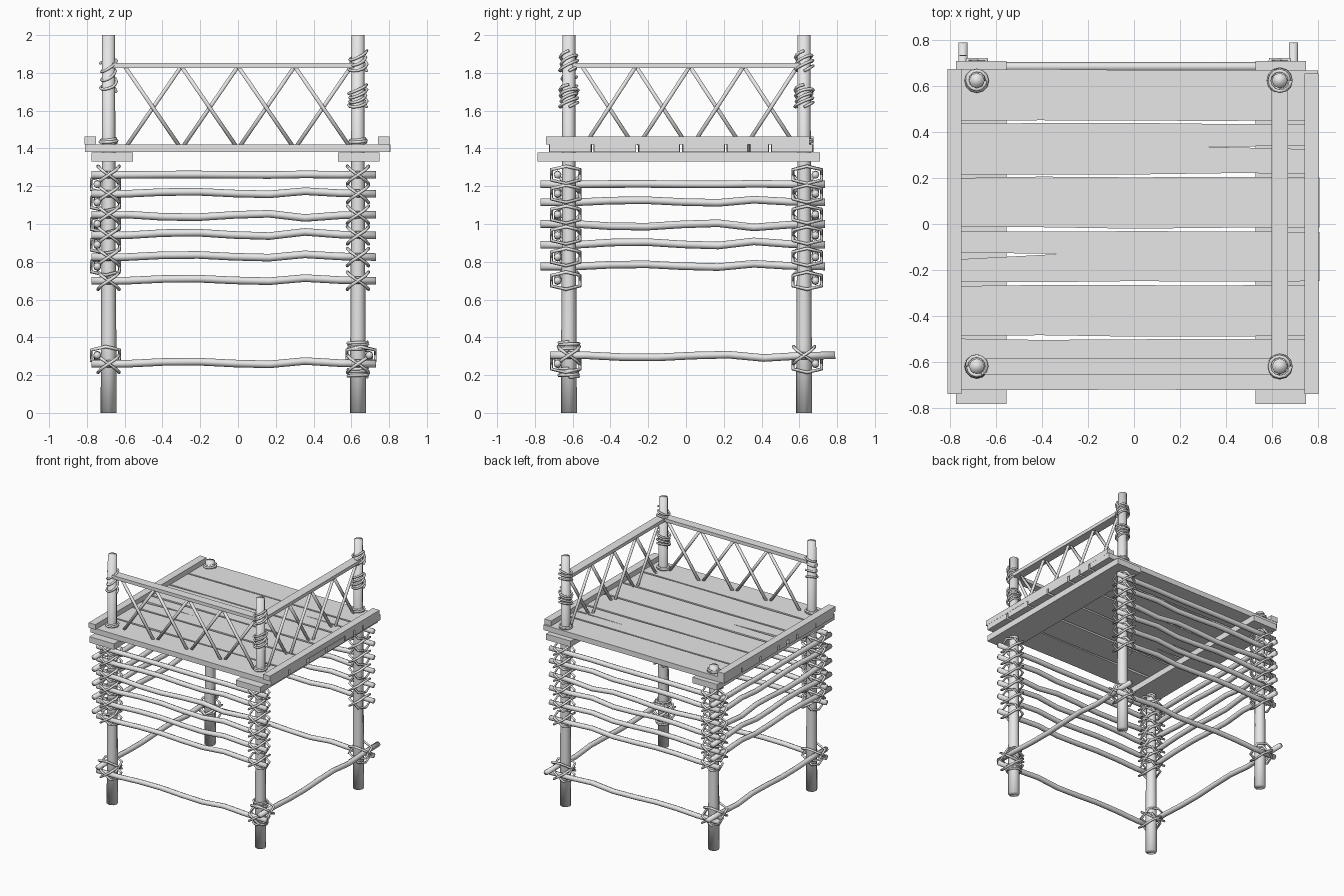
import bpy, bmesh, math, random
from mathutils import Vector

random.seed(4)
cube = bpy.data.objects.get("Cube")
if cube:
    bpy.data.objects.remove(cube, do_unlink=True)

wood = bpy.data.materials.new("weathered_grey")
GREY = (0.8, 0.8, 0.8, 1)
wood.diffuse_color = GREY
wood.use_nodes = True
wood.node_tree.nodes["Principled BSDF"].inputs["Base Color"].default_value = GREY


def finish(name, bm, smooth=False):
    bmesh.ops.recalc_face_normals(bm, faces=bm.faces)
    for f in bm.faces:
        f.smooth = smooth
    mesh = bpy.data.meshes.new(name)
    bm.to_mesh(mesh)
    bm.free()
    mesh.materials.append(wood)
    obj = bpy.data.objects.new(name, mesh)
    bpy.context.collection.objects.link(obj)
    return obj


def box(name, low, high):
    bm = bmesh.new()
    bmesh.ops.create_cube(bm, size=1)
    for v in bm.verts:
        v.co = [a + (b - a) * (c + 0.5) for a, b, c in zip(low, high, v.co)]
    return finish(name, bm)


def tube(name, points, radii, sides=6, closed=False, up=Vector((0, 0, 1))):
    """Sweep a round section along a path; radii is one number or one per point."""
    pts = [Vector(p) for p in points]
    n = len(pts)
    if not isinstance(radii, (list, tuple)):
        radii = [radii] * n
    bm = bmesh.new()
    rings = []
    for i, p in enumerate(pts):
        before = pts[i - 1] if i or closed else p
        after = pts[(i + 1) % n] if i < n - 1 or closed else p
        t = (after - before).normalized()
        side = t.cross(up).normalized()
        other = side.cross(t)
        angles = [math.tau * k / sides for k in range(sides)]
        rings.append([bm.verts.new(p + radii[i] * (side * math.cos(a) + other * math.sin(a)))
                      for a in angles])
    for i in range(n if closed else n - 1):
        a, b = rings[i], rings[(i + 1) % n]
        for k in range(sides):
            j = (k + 1) % sides
            bm.faces.new((a[k], a[j], b[j], b[k]))
    if not closed:
        bm.faces.new(rings[0])
        bm.faces.new(rings[-1])
    return finish(name, bm, True)


# Corner posts; the back right-hand corner from behind is cut short
LEFT, RIGHT, FRONT, BACK = -0.685, 0.635, -0.62, 0.625
posts = {
    "front_right": (LEFT, FRONT, 2.0), "front_left": (RIGHT, FRONT, 2.0),
    "back_right": (LEFT, BACK, 1.475), "back_left": (RIGHT, BACK, 2.0),
}
for label, (x, y, top) in posts.items():
    heights = [0, 0.36, 0.8, 1.3, top]
    tube(label + "_post", [(x, y, z) for z in heights],
         [0.042, 0.041, 0.038, 0.036, 0.034], 8, up=Vector((0, 1, 0)))


# Crossed rope lashings holding a pole against a post
def lashing(name, post, outward, z):
    out = Vector(outward)
    across = Vector((-out.y, out.x, 0))
    centre = Vector((post[0], post[1], z))
    half = [(-0.04, 0.092, -0.028), (0.04, 0.092, 0.028), (0.056, 0.015, 0.046)]
    loop = half + [(0.04, -0.058, 0.028), (-0.04, -0.058, -0.028), (-0.056, 0.015, -0.046)]
    for s in (1, -1):
        tube(name, [centre + across * u * s + out * n + Vector((0, 0, h)) for u, n, h in loop],
             0.009, 5, True)


# Slightly crooked pole lashed outside two posts
def pole(name, start, end, outward, z, low, high, wobble):
    out = Vector(outward)
    along = Vector((abs(out.y), abs(out.x), 0))
    base = Vector((start[0], start[1], 0)) * abs(out.x) if out.x else Vector((0, start[1], 0))
    if out.x:
        base.y = 0
    shape = [0, 0, 0.6, 0.7, 0.1, -0.2, 0.9, 0.2, 0]
    pts = []
    for i, w in enumerate(shape):
        p = base + out * 0.06 + along * (low + (high - low) * i / (len(shape) - 1))
        p.z = z + wobble * w
        pts.append(p)
    tube(name, pts, 0.02, 8)
    for post in (start, end):
        lashing(name + "_lashing", post, outward, z)


fr, fl, br, bl = (posts[k] for k in ("front_right", "front_left", "back_right", "back_left"))
front_heights = [1.26, 1.16, 1.05, 0.94, 0.825, 0.70]
side_heights = [1.21, 1.115, 1.0, 0.89, 0.775]
swings = [0.003, 0.015, -0.02, 0.02, 0.016, 0.015]

# Pole walls on the front, the back and the right-hand side
for z, w in zip(front_heights, swings):
    pole("front_wall_pole", fr, fl, (0, -1, 0), z, -0.775, 0.73, w)
    pole("back_wall_pole", br, bl, (0, 1, 0), z, -0.775, 0.73, w)
for z, w in zip(side_heights, swings):
    pole("side_wall_pole", fr, br, (-1, 0, 0), z, -0.77, 0.735, w)

# Low braces on all four sides
pole("front_brace", fr, fl, (0, -1, 0), 0.26, -0.775, 0.73, 0.016)
pole("back_brace", br, bl, (0, 1, 0), 0.26, -0.775, 0.73, 0.016)
pole("right_brace", fr, br, (-1, 0, 0), 0.305, -0.72, 0.79, -0.016)
pole("left_brace", fl, bl, (1, 0, 0), 0.305, -0.72, 0.79, -0.016)


# Rope coils round the posts
def coil(name, post, low, high, turns, tilt=0.0, radius=0.046):
    steps = int(turns * 12)
    pts = []
    for i in range(steps + 1):
        a = math.tau * i / 12
        r = radius + 0.004 * math.sin(a * 0.37)
        pts.append((post[0] + r * math.cos(a), post[1] + r * math.sin(a),
                    low + (high - low) * i / steps + tilt * math.sin(a + i * 0.03)))
    tube(name, pts, 0.008, 5)


for post in (fl, bl):
    coil("lower_rail_rope", post, 1.62, 1.72, 4, 0.018)
    coil("upper_rail_rope", post, 1.81, 1.9, 3, 0.02)
coil("rail_rope", fr, 1.7, 1.87, 3.5, 0.02, 0.04)
coil("brace_rope_low", fl, 0.19, 0.235, 4, 0, 0.05)
coil("brace_rope_high", fl, 0.33, 0.375, 4, 0, 0.05)
for post in posts.values():
    coil("deck_rope", post, 1.43, 1.45, 2, 0.004, 0.042)

# Bearers under the deck and kerbs on top of it
box("right_bearer", (-0.775, -0.785, 1.33), (-0.555, 0.71, 1.378))
box("left_bearer", (0.53, -0.785, 1.33), (0.75, 0.71, 1.378))
box("right_kerb", (-0.812, -0.74, 1.422), (-0.752, 0.675, 1.463))
box("left_kerb", (0.742, -0.74, 1.422), (0.803, 0.655, 1.463))


# Deck planks with uneven edges and a few split ends
def plank(low, high, split=None):
    x0, x1 = -0.81, 0.8 + random.uniform(0, 0.01)
    xs = [x0 + (x1 - x0) * i / 4 for i in range(5)]
    outline = [(x, low + random.uniform(0, 0.008)) for x in xs]
    if split and split[0] > 0:
        outline += [(x1, split[1] - 0.012), split, (x1, split[1] + 0.004)]
    outline += [(x, high - random.uniform(0, 0.008)) for x in reversed(xs)]
    if split and split[0] < 0:
        outline += [(x0, split[1] + 0.006), split, (x0, split[1] - 0.026)]
    bm = bmesh.new()
    face = bm.faces.new([bm.verts.new((x, y, 1.38)) for x, y in outline])
    grown = bmesh.ops.extrude_face_region(bm, geom=[face])["geom"]
    bmesh.ops.translate(bm, vec=(0, 0, 0.042),
                        verts=[g for g in grown if isinstance(g, bmesh.types.BMVert)])
    finish("deck_plank", bm)


splits = {3: (-0.31, -0.13), 1: (0.31, 0.337)}
for i in range(6):
    top = 0.677 - i * 0.235
    plank(top - 0.228, top, splits.get(i))


# Railings: a flat top board over a row of crossed sticks
def railing(name, start, end, first, pitch):
    along_x = start[1] == end[1]
    axis, fixed = (0, start[1]) if along_x else (1, start[0])
    low, high = [0, 0, 1.825], [0, 0, 1.852]
    low[axis], high[axis] = start[axis] + 0.02, end[axis] - 0.02
    low[1 - axis], high[1 - axis] = fixed - 0.035, fixed + 0.035
    box(name + "_top_board", low, high)
    for i in range(4):
        a, b = first + i * pitch, first + (i + 1) * pitch
        for bottom, top, shift in ((a + 0.012, b, 0.009), (b - 0.012, a, -0.009)):
            ends = []
            for t, z in ((bottom, 1.415), (top, 1.835)):
                p = [fixed + shift, fixed + shift, z]
                p[axis] = t
                ends.append(p)
            tube(name + "_cross_stick", ends, 0.012, 6)


railing("front_railing", fr, fl, -0.6, 0.3)
railing("left_railing", fl, bl, -0.55, 0.285)
